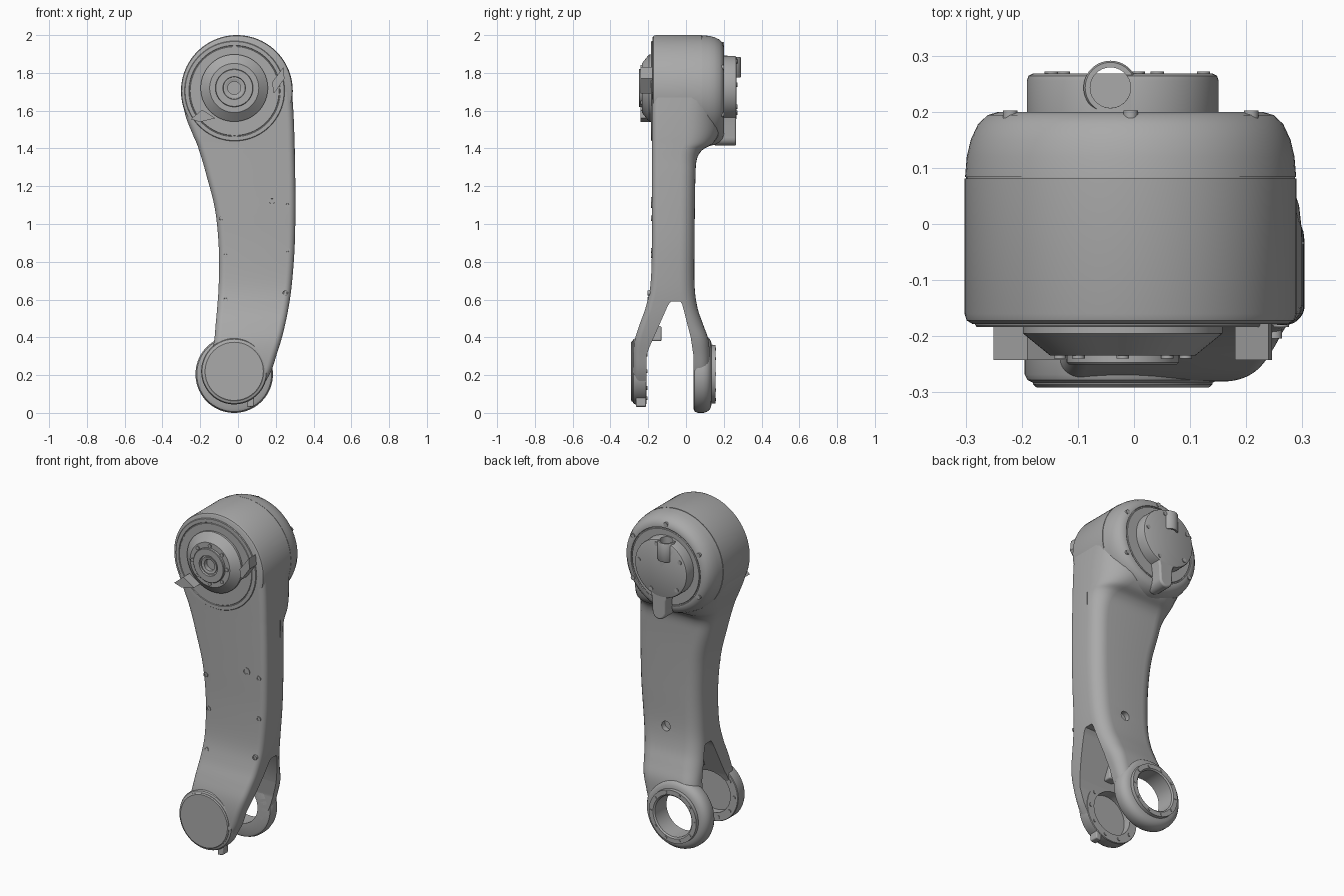
import bpy, bmesh, math
from mathutils import Vector

if "Cube" in bpy.data.objects:
    bpy.data.objects.remove(bpy.data.objects["Cube"])

grey = bpy.data.materials.new("machined_grey")
grey.use_nodes = True
colour = (0.4, 0.4, 0.4, 1)
grey.diffuse_color = colour
grey.node_tree.nodes["Principled BSDF"].inputs["Base Color"].default_value = colour


def finish(bm, name, bevel=0):
    """Turn a bmesh into a shaded object."""
    bmesh.ops.remove_doubles(bm, verts=bm.verts, dist=1e-5)
    bmesh.ops.recalc_face_normals(bm, faces=bm.faces)
    mesh = bpy.data.meshes.new(name)
    bm.to_mesh(mesh)
    bm.free()
    mesh.materials.append(grey)
    ob = bpy.data.objects.new(name, mesh)
    bpy.context.collection.objects.link(ob)
    if bevel:
        mod = ob.modifiers.new("bevel", "BEVEL")
        mod.width, mod.segments, mod.limit_method = bevel, 3, "ANGLE"
    smooth(ob)
    return ob


def select(ob):
    bpy.ops.object.select_all(action="DESELECT")
    ob.select_set(True)
    bpy.context.view_layer.objects.active = ob


def smooth(ob):
    select(ob)
    bpy.ops.object.shade_smooth_by_angle(angle=math.radians(35))


def skin(bm, loops, closed):
    """Join successive loops of vertices with quads."""
    n = len(loops)
    for i in range(n if closed else n - 1):
        a, b = loops[i], loops[(i + 1) % n]
        for j in range(len(a)):
            k = (j + 1) % len(a)
            bm.faces.new((a[j], a[k], b[k], b[j]))


def revolve(name, profile, centre, axis="y", closed=False, sides=72):
    """Spin (radius, height) points about an axis through the centre."""
    bm = bmesh.new()
    loops = []
    for r, h in profile:
        loop = []
        for i in range(sides):
            a = math.tau * i / sides
            c, s = r * math.cos(a), r * math.sin(a)
            p = (c, h, s) if axis == "y" else (c, s, h)
            loop.append(bm.verts.new(Vector(p) + Vector(centre)))
        loops.append(loop)
    skin(bm, loops, closed)
    return finish(bm, name)


def disc(name, x, z, r, y0, y1, sides=72):
    return revolve(name, [(0, y0), (r, y0), (r, y1), (0, y1)], (x, 0, z), sides=sides)


def prism(name, points, lo, hi, axis="y", bevel=0):
    """Extrude a 2D outline along x or y."""
    bm = bmesh.new()
    put = (lambda u, v, d: (u, d, v)) if axis == "y" else (lambda u, v, d: (d, u, v))
    loops = [[bm.verts.new(put(u, v, d)) for u, v in points] for d in (lo, hi)]
    skin(bm, loops, False)
    for loop in loops:
        bm.faces.new(loop)
    return finish(bm, name, bevel)


def cut(ob, cutter):
    mod = ob.modifiers.new("cut", "BOOLEAN")
    mod.operation, mod.solver, mod.object = "DIFFERENCE", "EXACT", cutter
    select(ob)
    bpy.ops.object.modifier_apply(modifier=mod.name)
    bpy.data.objects.remove(cutter)
    smooth(ob)


def section(row):
    """Rounded rectangle at one height."""
    z, left, right, front, back, rb = row
    rf = 0.035
    corners = [(left + rf, front + rf, rf, 2), (right - rf, front + rf, rf, 3),
               (right - rb, back - rb, rb, 0), (left + rb, back - rb, rb, 1)]
    pts = []
    for cx, cy, r, quarter in corners:
        for i in range(8):
            a = (quarter + i / 7) * math.pi / 2
            pts.append((cx + r * math.cos(a), cy + r * math.sin(a), z))
    return pts


# Arm: height, left edge, right edge, front, back, back corner radius
rows = [(.14, -.11, .13, -.28, .125, .04), (.22, -.15, .175, -.28, .125, .05),
        (.31, -.14, .205, -.28, .125, .06), (.39, -.125, .23, -.27, .118, .07),
        (.47, -.118, .25, -.245, .09, .08), (.56, -.11, .268, -.213, .06, .08),
        (.68, -.102, .285, -.188, .045, .08), (.88, -.102, .3, -.18, .045, .08),
        (1.08, -.122, .304, -.18, .047, .08), (1.25, -.165, .303, -.18, .05, .08),
        (1.34, -.19, .301, -.18, .057, .09), (1.39, -.206, .3, -.18, .085, .11),
        (1.425, -.218, .299, -.18, .14, .15), (1.48, -.242, .298, -.18, .175, .18),
        (1.58, -.28, .294, -.18, .185, .18), (1.7, -.298, .286, -.18, .185, .15)]


def spline(p0, p1, p2, p3, t):
    return [b + t / 2 * (c - a + t * (2 * a - 5 * b + 4 * c - d + t * (3 * (b - c) + d - a)))
            for a, b, c, d in zip(p0, p1, p2, p3)]


bm = bmesh.new()
loops = []
last = len(rows) - 1
for i in range(last):
    around = [rows[min(max(i + k, 0), last)] for k in (-1, 0, 1, 2)]
    for step in range(5 if i < last - 1 else 6):
        loops.append([bm.verts.new(p) for p in section(spline(*around, step / 5))])
skin(bm, loops, False)
bm.faces.new(loops[0])
bm.faces.new(loops[-1])
arm = finish(bm, "arm_body")

# Fork opening, bores and small slot in the arm
FX, FZ = -0.02, 0.205
cut(arm, prism("fork_cutter", [(-.21, -.1), (-.21, .3), (-.195, .345), (-.095, .57), (-.08, .59),
                               (-.03, .59), (-.02, .575), (.025, .4), (.04, .3), (.04, -.1)],
               -.6, .6, axis="x"))
cut(arm, disc("rear_bore_cutter", FX, FZ, .122, .0, .3))
cut(arm, disc("front_bore_cutter", FX, FZ + .015, .125, -.255, -.1))
cut(arm, disc("slot_cutter", .1, .67, .028, .015, .2, 24))

# Fork ends
revolve("front_fork_end", [(0, -.255), (.125, -.255), (.125, -.208), (.172, -.208), (.175, -.212),
                           (.175, -.268), (.17, -.278), (.16, -.283), (0, -.283)], (FX, 0, FZ + .015))
revolve("front_fork_cap", [(0, -.291), (.154, -.291), (.16, -.286), (.16, -.27), (0, -.27)],
        (FX, 0, FZ + .015))
revolve("rear_fork_ring", [(.12, .04), (.185, .04), (.198, .046), (.205, .062), (.205, .092),
                           (.2, .11), (.188, .125), (.172, .133), (.156, .135), (.155, .155),
                           (.128, .155), (.12, .148)], (FX, 0, FZ), closed=True)
prism("fork_lug", [(.05, .03), (.085, .035), (.085, .08), (.05, .08)], -.265, -.212, bevel=.006)
prism("fork_stop", [(0, .38), (.06, .38), (.06, .46), (0, .46)], -.19, -.13, bevel=.008)
for i in range(10):
    a = math.tau * i / 10
    c, s = math.cos(a), math.sin(a)
    disc("rear_ring_bolt", FX + .141 * c, FZ + .141 * s, .008, .15, .158, 12)
    disc("front_ring_bolt", FX + .15 * c, FZ + .015 + .15 * s, .01, -.212, -.203, 12)

# Head drum with a seam line and rounded rear edge
HX, HZ = -0.006, 1.704
revolve("head_drum", [(0, -.178), (.282, -.178), (.292, -.172), (.296, -.16), (.296, .081),
                      (.293, .081), (.293, .084), (.295, .084), (.292, .12), (.285, .15),
                      (.272, .178), (.255, .194), (.235, .2), (.228, .2), (.226, .194),
                      (.221, .194), (.219, .2), (0, .2)], (HX, 0, HZ), sides=96)
revolve("front_face_plate", [(0, -.183), (.235, -.183), (.237, -.18), (.24, -.18), (.242, -.184),
                             (.262, -.184), (.265, -.18), (.265, -.17), (0, -.17)],
        (HX - .012, 0, HZ))

# Front hub, bolts and lugs
CX, CZ = -0.02, 1.72
revolve("front_hub", [(0, -.215), (.034, -.215), (.034, -.24), (.05, -.244), (.05, -.238),
                      (.058, -.238), (.06, -.25), (.097, -.25), (.1, -.247), (.1, -.234),
                      (.13, -.234), (.178, -.195), (.178, -.17), (0, -.17)], (CX, 0, CZ))
for i in range(8):
    a = math.tau * i / 8
    disc("hub_bolt", CX + .112 * math.cos(a), CZ + .112 * math.sin(a), .011, -.24, -.22, 14)
prism("right_lug", [(.18, 1.75), (.24, 1.83), (.246, 1.77), (.19, 1.69)], -.242, -.17)
prism("left_lug", [(-.25, 1.555), (-.19, 1.605), (-.12, 1.56), (-.2, 1.54)], -.242, -.17)

# Rear cover with tail and cable tube
cover = revolve("rear_cover", [(0, .19), (.171, .19), (.171, .255), (.168, .264), (.16, .268),
                               (0, .268)], (CX, 0, CZ))
cut(cover, revolve("tube_cutter", [(0, 1.79), (.036, 1.79), (.036, 2), (0, 2)],
                   (-.042, .243, 0), "z"))
tail = [(.055, 1.6), (-.075, 1.6), (-.05, 1.53)]
tail += [(.042 * math.cos(a) - .005, 1.457 + .042 * math.sin(a))
         for a in [math.pi + math.pi * i / 12 for i in range(13)]] + [(.04, 1.53)]
prism("cover_tail", tail, .15, .266, bevel=.01)
revolve("cable_tube", [(.036, 1.775), (.045, 1.775), (.048, 1.78), (.048, 1.88), (.045, 1.885),
                       (.036, 1.885)], (-.042, .243, 0), "z", closed=True, sides=40)
for i in range(5):
    a = math.tau * (i + .1) / 5
    disc("cover_bolt", CX + .145 * math.cos(a), CZ + .145 * math.sin(a), .012, .26, .272, 14)
for i in range(6):
    a = math.tau * (i + .5) / 6
    disc("drum_bolt", HX + .248 * math.cos(a), HZ + .248 * math.sin(a), .013, .185, .202, 14)

# Ringed screws along the front of the arm
for x, z, r in [(.18, 1.12, .024), (.262, 1.1, .014), (.262, .86, .014), (.25, .635, .014),
                (-.085, 1.03, .014), (-.066, .835, .014), (-.066, .6, .014)]:
    y = -.18 if z > .8 else -.2
    revolve("arm_screw", [(0, y + .001), (r * .55, y + .001), (r * .6, y - .004), (r, y - .004),
                          (r, y + .04), (0, y + .04)], (x, 0, z), sides=20)

# Thin slot mark on the side of the arm
prism("side_slot", [(-.036, 1.3), (-.032, 1.3), (-.032, 1.4), (-.036, 1.4)], .298, .303, axis="x")
